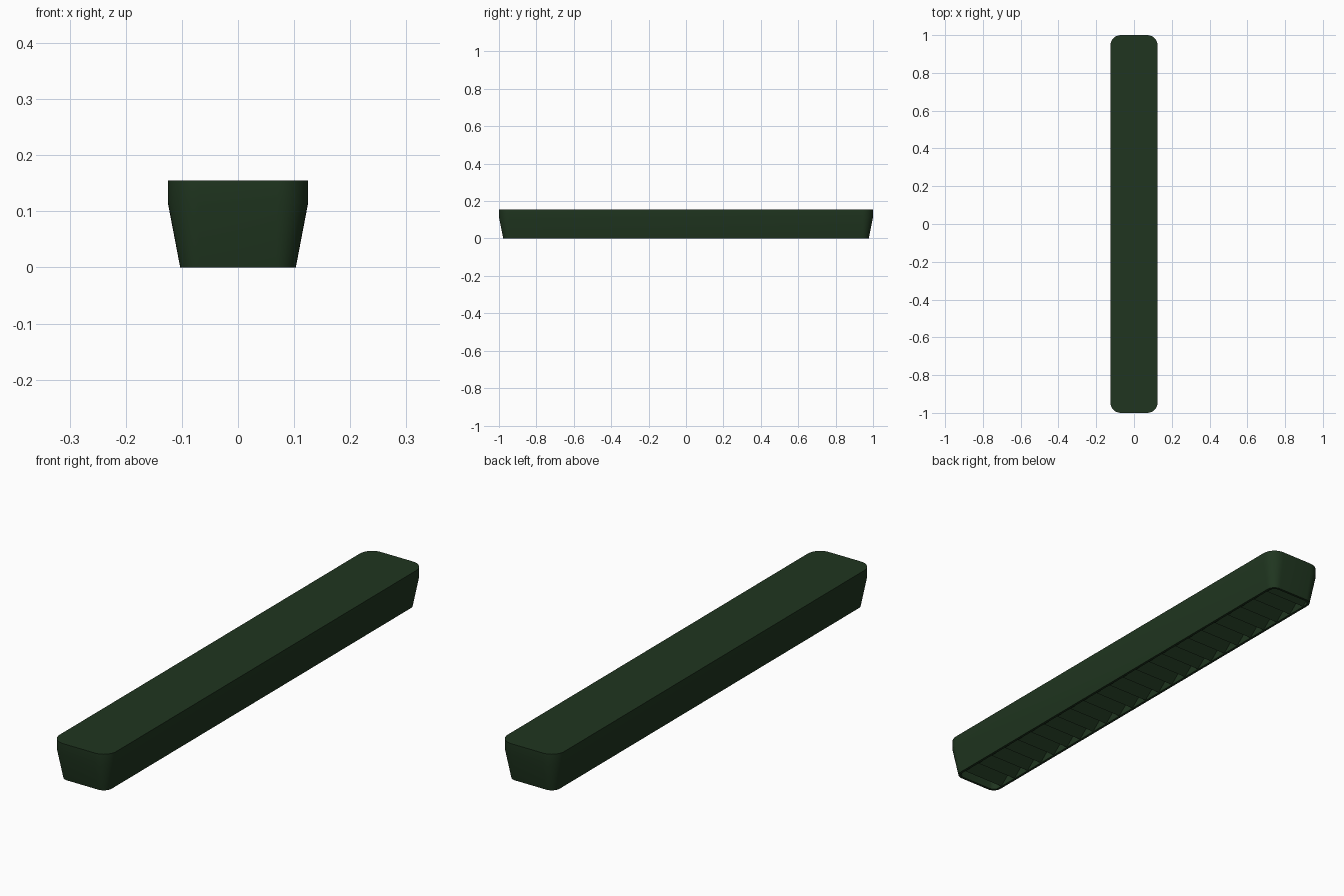
import bpy, bmesh, math

if "Cube" in bpy.data.objects:
    bpy.data.objects.remove(bpy.data.objects["Cube"])

mat = bpy.data.materials.new("dark_green")
mat.diffuse_color = (0.014, 0.036, 0.014, 1)
mat.use_nodes = True
mat.node_tree.nodes["Principled BSDF"].inputs["Base Color"].default_value = mat.diffuse_color


def finish(name, bm):
    bmesh.ops.recalc_face_normals(bm, faces=bm.faces[:])
    mesh = bpy.data.meshes.new(name)
    bm.to_mesh(mesh)
    bm.free()
    obj = bpy.data.objects.new(name, mesh)
    bpy.context.collection.objects.link(obj)
    mesh.materials.append(mat)
    return obj


def rounded_ring(bm, hx, hy, r, z, n=8):
    """Loop of vertices around a rounded rectangle."""
    ring = []
    for k, (sx, sy) in enumerate([(1, 1), (-1, 1), (-1, -1), (1, -1)]):
        for i in range(n + 1):
            a = math.pi / 2 * (k + i / n)
            ring.append(bm.verts.new((sx * (hx - r) + r * math.cos(a),
                                      sy * (hy - r) + r * math.sin(a), z)))
    return ring


# Tapered bar with a shallow recess underneath
DEPTH = 0.035
bm = bmesh.new()
levels = [(0.125, 1.0, 0.055, 0.155),      # top edge
          (0.125, 1.0, 0.055, 0.115),      # start of taper
          (0.103, 0.977, 0.035, 0.0),      # bottom outer edge
          (0.093, 0.967, 0.025, 0.0),      # rim inner edge
          (0.093, 0.967, 0.025, DEPTH)]    # recess ceiling
rings = [rounded_ring(bm, *lv) for lv in levels]
for a, b in zip(rings, rings[1:]):
    for i in range(len(a)):
        j = (i + 1) % len(a)
        bm.faces.new((a[i], a[j], b[j], b[i]))
bm.faces.new(rings[0])
bm.faces.new(rings[-1])
body = finish("body", bm)
bpy.context.view_layer.objects.active = body
body.select_set(True)
bpy.ops.object.shade_smooth_by_angle(angle=math.radians(30))

# Row of V-shaped grip ridges across the recess
COUNT, HALF = 24, 0.966
pitch = 2 * HALF / COUNT
bm = bmesh.new()
for k in range(COUNT):
    y0 = -HALF + k * pitch
    profile = [(y0, DEPTH), (y0 + pitch / 2, 0.001), (y0 + pitch, DEPTH)]
    left, right = [[bm.verts.new((x, y, z)) for y, z in profile]
                   for x in (-0.0935, 0.0935)]
    bm.faces.new(left)
    bm.faces.new(right[::-1])
    for i in range(2):
        bm.faces.new((left[i], left[i + 1], right[i + 1], right[i]))
finish("grip_ridges", bm)
